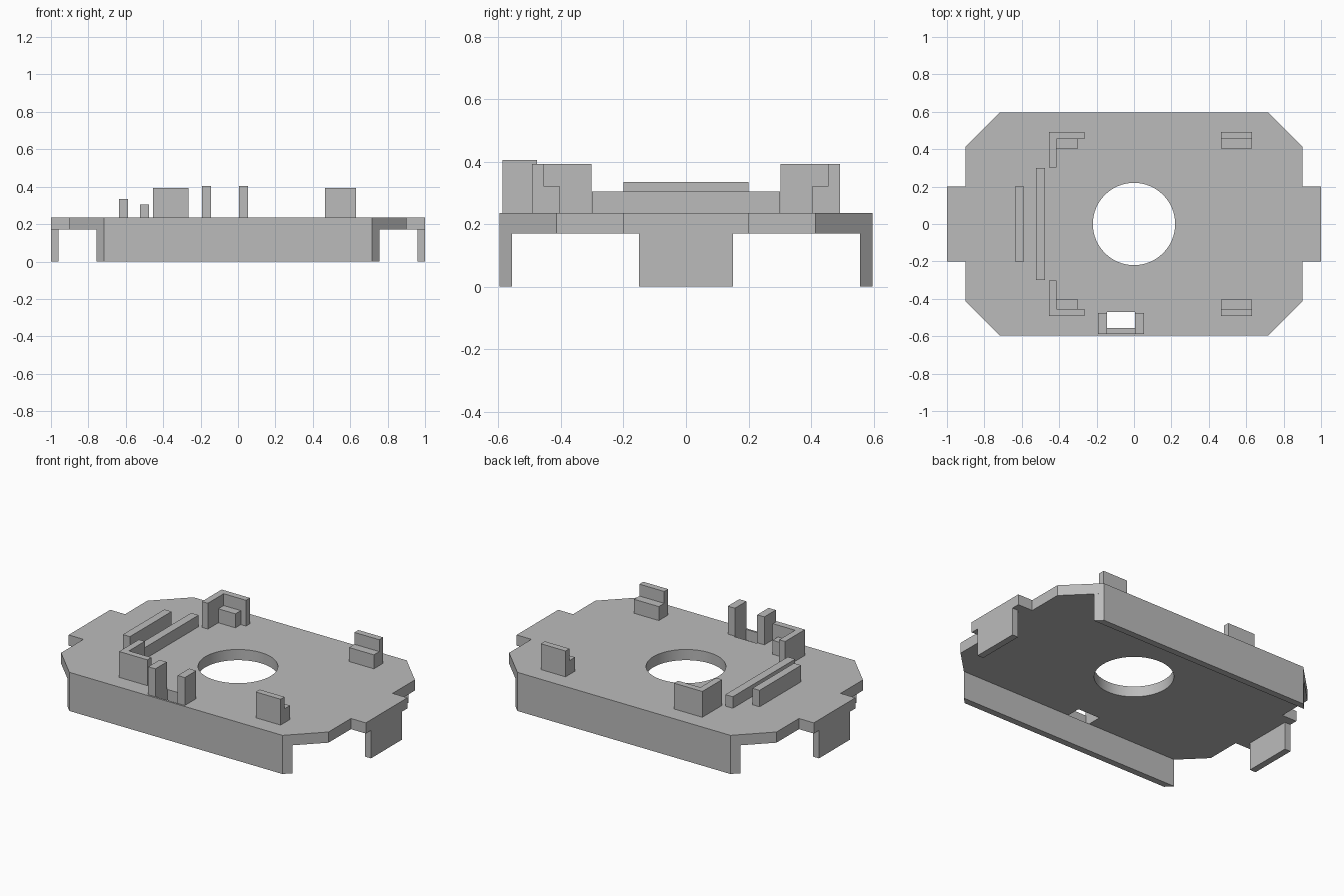
import bpy
import bmesh

if "Cube" in bpy.data.objects:
    bpy.data.objects.remove(bpy.data.objects["Cube"], do_unlink=True)

grey = bpy.data.materials.new("plain_grey")
grey.use_nodes = True
grey.diffuse_color = (0.5, 0.5, 0.5, 1)
grey.node_tree.nodes["Principled BSDF"].inputs["Base Color"].default_value = (0.5, 0.5, 0.5, 1)

BOTTOM, TOP = 0.17, 0.235


def prism(name, outline, z0, z1):
    """Extrude a flat outline from z0 up to z1."""
    bm = bmesh.new()
    face = bm.faces.new([bm.verts.new((x, y, z0)) for x, y in outline])
    out = bmesh.ops.extrude_face_region(bm, geom=[face])
    for v in out["geom"]:
        if isinstance(v, bmesh.types.BMVert):
            v.co.z = z1
    bmesh.ops.recalc_face_normals(bm, faces=bm.faces)
    mesh = bpy.data.meshes.new(name)
    bm.to_mesh(mesh)
    bm.free()
    mesh.materials.append(grey)
    obj = bpy.data.objects.new(name, mesh)
    bpy.context.collection.objects.link(obj)
    return obj


def box(name, x0, x1, y0, y1, z0, z1):
    return prism(name, [(x0, y0), (x1, y0), (x1, y1), (x0, y1)], z0, z1)


def cut(obj, cutter):
    mod = obj.modifiers.new("cut", "BOOLEAN")
    mod.operation = "DIFFERENCE"
    mod.solver = "EXACT"
    mod.object = cutter
    bpy.context.view_layer.objects.active = obj
    bpy.ops.object.modifier_apply(modifier=mod.name)
    bpy.data.objects.remove(cutter, do_unlink=True)


# Base plate: chamfered corners and end tabs, mirrored from one quarter
quarter = [(1, 0.2), (0.9, 0.2), (0.9, 0.415), (0.717, 0.597)]
half = quarter + [(-x, y) for x, y in reversed(quarter)]
plate = prism("base_plate", half + [(x, -y) for x, y in reversed(half)], BOTTOM, TOP)

# Round centre hole and rectangular slot at the front edge
bpy.ops.mesh.primitive_cylinder_add(vertices=64, radius=0.22, depth=1)
cut(plate, bpy.context.object)
cut(plate, box("slot_cutter", -0.145, 0.005, -0.585, -0.47, 0.1, 0.3))

bpy.ops.object.select_all(action="DESELECT")
plate.select_set(True)
bpy.context.view_layer.objects.active = plate
bpy.ops.object.shade_smooth_by_angle(angle=0.5)

# Long side skirts, ends following the chamfer
for side, s in (("front", -1), ("back", 1)):
    prism(side + "_skirt", [(-0.717, s * 0.597), (0.717, s * 0.597),
                            (0.757, s * 0.557), (-0.757, s * 0.557)], 0, BOTTOM)

# Legs under the end tabs
box("left_leg", 0.96, 1, -0.15, 0.15, 0, BOTTOM)
box("right_leg", -1, -0.96, -0.15, 0.15, 0, BOTTOM)

# Parallel rails
box("outer_rail", -0.635, -0.587, -0.2, 0.2, TOP, 0.335)
box("inner_rail", -0.525, -0.475, -0.3, 0.3, TOP, 0.305)

# Posts either side of the slot
box("slot_post_right", -0.193, -0.145, -0.587, -0.477, TOP, 0.405)
box("slot_post_left", 0.005, 0.053, -0.587, -0.477, TOP, 0.405)

# Corner brackets and stepped clips
for side, s in (("front", -1), ("back", 1)):
    corner = [(-0.455, 0.303), (-0.415, 0.303), (-0.415, 0.455),
              (-0.265, 0.455), (-0.265, 0.493), (-0.455, 0.493)]
    prism(side + "_corner_bracket", [(x, s * y) for x, y in corner], TOP, 0.392)
    box(side + "_corner_ledge", -0.415, -0.3, s * 0.403, s * 0.455, TOP, 0.32)
    box(side + "_clip_wall", 0.465, 0.632, s * 0.455, s * 0.493, TOP, 0.392)
    box(side + "_clip_ledge", 0.465, 0.632, s * 0.403, s * 0.455, TOP, 0.32)
